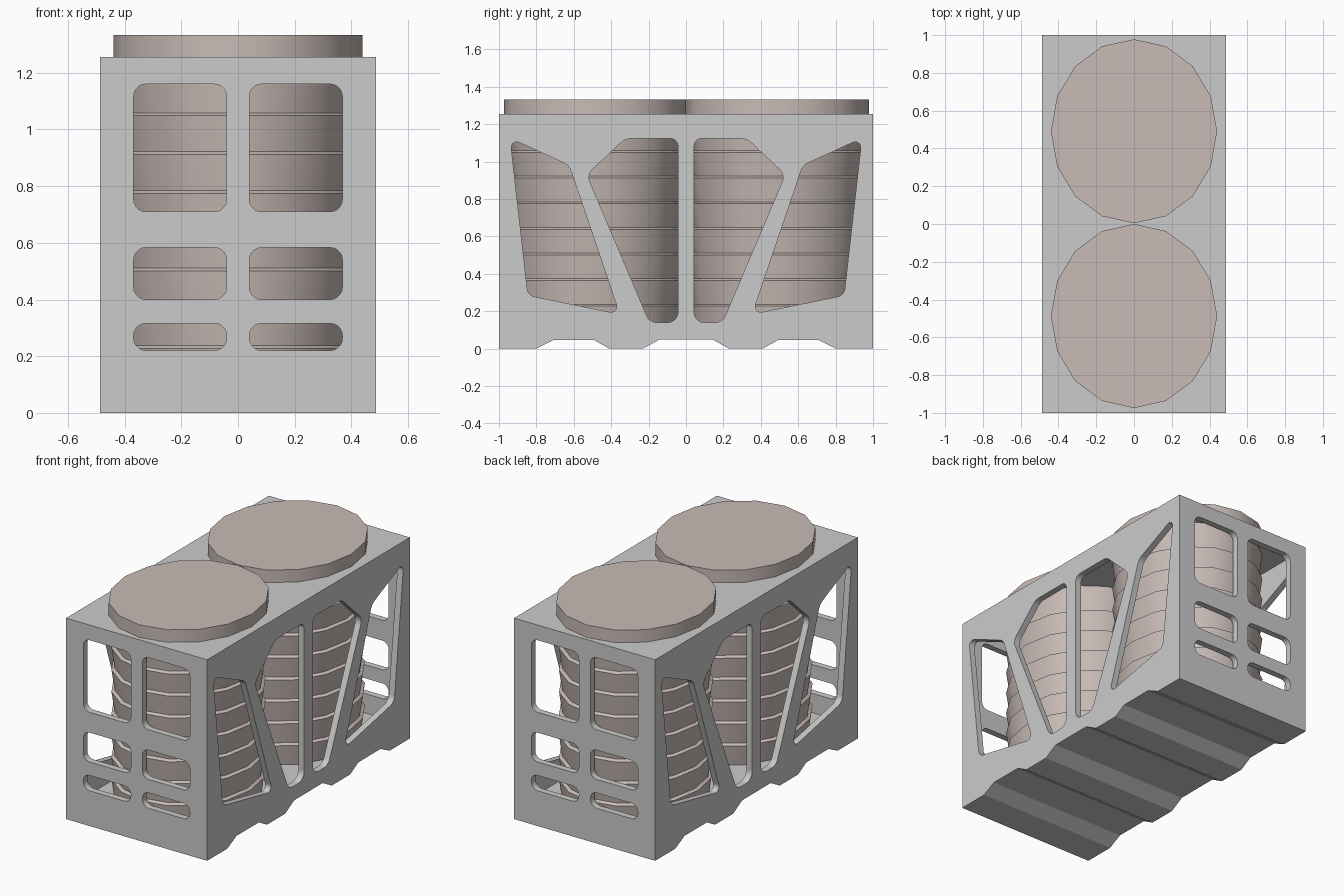
import bpy, bmesh, math
from mathutils import Vector

if "Cube" in bpy.data.objects:
    bpy.data.objects.remove(bpy.data.objects["Cube"])

HX, HY, H, T = 0.487, 1.0, 1.255, 0.04


def prism(name, pts, axis, half):
    """Extrude a closed 2D outline (u, z) symmetrically along the x or y axis."""
    bm = bmesh.new()
    def co(u, z, d):
        return (d, u, z) if axis == 'x' else (u, d, z)
    a = [bm.verts.new(co(u, z, -half)) for u, z in pts]
    b = [bm.verts.new(co(u, z, half)) for u, z in pts]
    bm.faces.new(a)
    bm.faces.new(b[::-1])
    n = len(pts)
    for i in range(n):
        j = (i + 1) % n
        bm.faces.new((a[i], b[i], b[j], a[j]))
    bmesh.ops.recalc_face_normals(bm, faces=bm.faces)
    me = bpy.data.meshes.new(name)
    bm.to_mesh(me)
    bm.free()
    ob = bpy.data.objects.new(name, me)
    bpy.context.collection.objects.link(ob)
    return ob


def rounded(corners, seg=5):
    """Fillet a polygon given as (u, z, radius) corners."""
    out = []
    n = len(corners)
    for i, (u, z, r) in enumerate(corners):
        p = Vector((u, z))
        d1 = (Vector(corners[i - 1][:2]) - p).normalized()
        d2 = (Vector(corners[(i + 1) % n][:2]) - p).normalized()
        half = d1.angle(d2) / 2
        c = p + (d1 + d2).normalized() * (r / math.sin(half))
        s = p + d1 * (r / math.tan(half)) - c
        e = p + d2 * (r / math.tan(half)) - c
        sweep = math.pi - 2 * half
        for k in range(seg + 1):
            t = k / seg
            v = (s * math.sin((1 - t) * sweep) + e * math.sin(t * sweep)) / math.sin(sweep)
            out.append(tuple(c + v))
    return out


def mirrored(corners):
    return [(-u, z, r) for u, z, r in corners][::-1]


# crate body with notched underside
feet = [(0.14, 0.05), (0.23, 0), (0.41, 0), (0.49, 0.045), (0.71, 0.045), (0.80, 0), (HY, 0)]
outline = feet + [(HY, H), (-HY, H)] + [(-u, z) for u, z in feet[::-1]]
crate = prism("crate_frame", outline, 'x', HX)

# interior void, side windows and end windows
yi = HY - T
cutters = [prism("void_cutter", [(-yi, 0.1), (yi, 0.1), (yi, H - T), (-yi, H - T)], 'x', HX - T)]
outer = [(-0.94, 1.125, 0.03), (-0.625, 0.98, 0.07), (-0.355, 0.185, 0.03), (-0.845, 0.285, 0.05)]
inner = [(-0.043, 1.123, 0.04), (-0.043, 0.14, 0.055), (-0.195, 0.14, 0.06),
         (-0.53, 0.93, 0.06), (-0.325, 1.123, 0.08)]
for w in (outer, inner):
    for side in (w, mirrored(w)):
        cutters.append(prism("side_window_cutter", rounded(side), 'x', 0.7))
for z0, z1 in ((0.71, 1.16), (0.40, 0.583), (0.22, 0.316)):
    w = [(u, z, 0.043) for u, z in ((0.04, z0), (0.368, z0), (0.368, z1), (0.04, z1))]
    for side in (w, mirrored(w)):
        cutters.append(prism("end_window_cutter", rounded(side), 'y', 1.2))

bpy.context.view_layer.objects.active = crate
for c in cutters:
    m = crate.modifiers.new("cut", 'BOOLEAN')
    m.operation, m.solver, m.object = 'DIFFERENCE', 'EXACT', c
    bpy.ops.object.modifier_apply(modifier=m.name)
    bpy.data.objects.remove(c)

mat = bpy.data.materials.new("warm_clay")
mat.diffuse_color = (0.58, 0.50, 0.47, 1)
mat.use_nodes = True
mat.node_tree.nodes["Principled BSDF"].inputs["Base Color"].default_value = mat.diffuse_color


def lathe(name, profile, y):
    """16-sided oval turned solid; profile is (scale, z) from bottom to top."""
    bm = bmesh.new()
    rings = []
    for s, z in profile:
        ang = [i * math.tau / 16 for i in range(16)]
        rings.append([bm.verts.new((0.44 * s * math.cos(a), 0.487 * s * math.sin(a), z)) for a in ang])
    for lo, hi in zip(rings, rings[1:]):
        for i in range(16):
            j = (i + 1) % 16
            bm.faces.new((lo[i], lo[j], hi[j], hi[i]))
    bm.faces.new(rings[0][::-1])
    bm.faces.new(rings[-1])
    me = bpy.data.meshes.new(name)
    bm.to_mesh(me)
    bm.free()
    me.materials.append(mat)
    ob = bpy.data.objects.new(name, me)
    ob.location.y = y
    bpy.context.collection.objects.link(ob)
    bpy.ops.object.select_all(action='DESELECT')
    ob.select_set(True)
    bpy.context.view_layer.objects.active = ob
    bpy.ops.object.shade_smooth_by_angle(angle=math.radians(30))


# nested stacks of tapered tubs, each with a lid standing above the crate
bands = []
for k in range(8):
    z = 0.1 + k * 0.137
    bands += [(0.925, z), (0.965, z + 0.127)]
bands[-1] = (0.965, H - T / 2)
for y, end in ((-0.487, "front"), (0.491, "back")):
    lathe(end + "_tub_stack", bands, y)
    lathe(end + "_lid", [(1, H - T / 2), (1, 1.333)], y)
